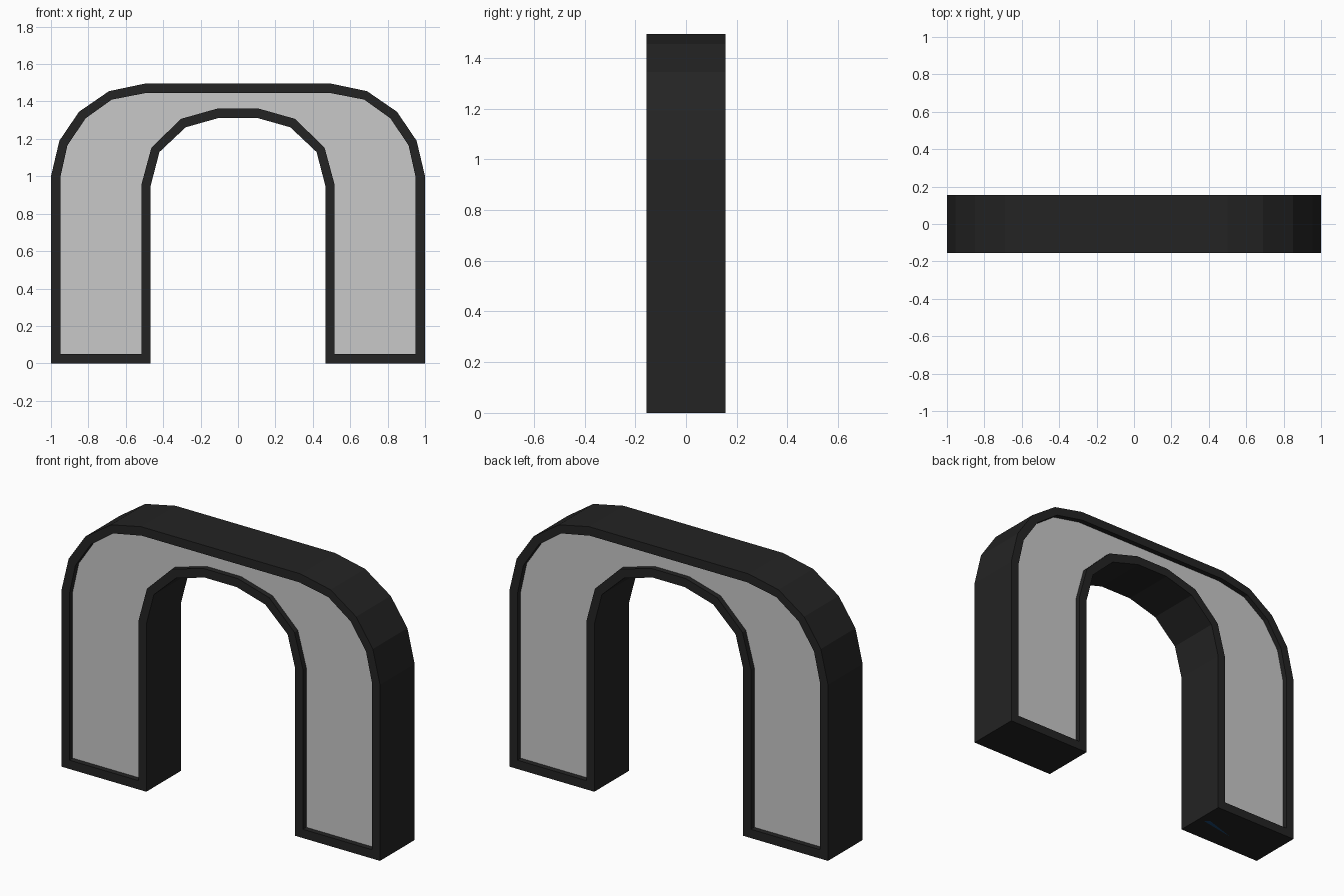
import bpy, bmesh

if "Cube" in bpy.data.objects:
    bpy.data.objects.remove(bpy.data.objects["Cube"])

# Right-hand halves of the outlines, (x, z)
OUTER = [(1, 0), (1, 1.0), (0.955, 1.19), (0.85, 1.345), (0.69, 1.455), (0.5, 1.495)]
INNER = [(0.10, 1.313), (0.28, 1.262), (0.42, 1.13), (0.467, 0.95), (0.467, 0)]
P_OUTER = [(0.95, 0.05), (0.95, 0.995), (0.912, 1.165), (0.815, 1.31), (0.675, 1.41), (0.495, 1.445)]
P_INNER = [(0.107, 1.363), (0.305, 1.307), (0.463, 1.153), (0.516, 0.957), (0.516, 0.05)]
HALF, RECESS = 0.155, 0.03


def material(name, rgb):
    m = bpy.data.materials.new(name)
    m.diffuse_color = (*rgb, 1)
    m.use_nodes = True
    m.node_tree.nodes["Principled BSDF"].inputs["Base Color"].default_value = m.diffuse_color
    return m


def loop(outer, inner):
    """Closed outline of the whole arch from its right half."""
    mir = lambda pts: [(-x, z) for x, z in reversed(pts)]
    return outer + mir(outer) + mir(inner) + inner


def finish(name, bm, mat):
    bmesh.ops.recalc_face_normals(bm, faces=bm.faces)
    me = bpy.data.meshes.new(name)
    bm.to_mesh(me)
    bm.free()
    me.materials.append(mat)
    ob = bpy.data.objects.new(name, me)
    bpy.context.collection.objects.link(ob)
    return ob


black = material("black frame", (0.017, 0.017, 0.017))
grey = material("light grey panel", (0.58, 0.58, 0.58))
blue = material("dark blue", (0.01, 0.06, 0.16))

edge, inset = loop(OUTER, INNER), loop(P_OUTER, P_INNER)
n = len(edge)

# Frame: outer walls, rims front and back, and the recess walls
bm = bmesh.new()
rings = [[bm.verts.new((x, y, z)) for x, z in pts] for pts, y in (
    (inset, -HALF + RECESS), (inset, -HALF), (edge, -HALF),
    (edge, HALF), (inset, HALF), (inset, HALF - RECESS))]
for a, b in zip(rings, rings[1:]):
    for i in range(n):
        j = (i + 1) % n
        bm.faces.new((a[i], a[j], b[j], b[i]))
finish("arch_frame", bm, black)

# Recessed panels, facing outward on both sides
for name, s in (("front_panel", -1), ("back_panel", 1)):
    bm = bmesh.new()
    pts = inset if s < 0 else inset[::-1]
    f = bm.faces.new([bm.verts.new((x, s * (HALF - RECESS), z)) for x, z in pts])
    f.normal_update()
    if f.normal.y * s < 0:
        f.normal_flip()
    bmesh.ops.triangulate(bm, faces=[f])
    me = bpy.data.meshes.new(name)
    bm.to_mesh(me)
    bm.free()
    me.materials.append(grey)
    bpy.context.collection.objects.link(bpy.data.objects.new(name, me))

# Small blue mark under one foot
bm = bmesh.new()
tri = [(-0.50, -0.006), (-0.53, 0.015), (-0.72, -0.045)]
f = bm.faces.new([bm.verts.new((x, y, -0.001)) for x, y in tri])
f.normal_update()
if f.normal.z > 0:
    f.normal_flip()
me = bpy.data.meshes.new("foot_mark")
bm.to_mesh(me)
bm.free()
me.materials.append(blue)
bpy.context.collection.objects.link(bpy.data.objects.new("foot_mark", me))
